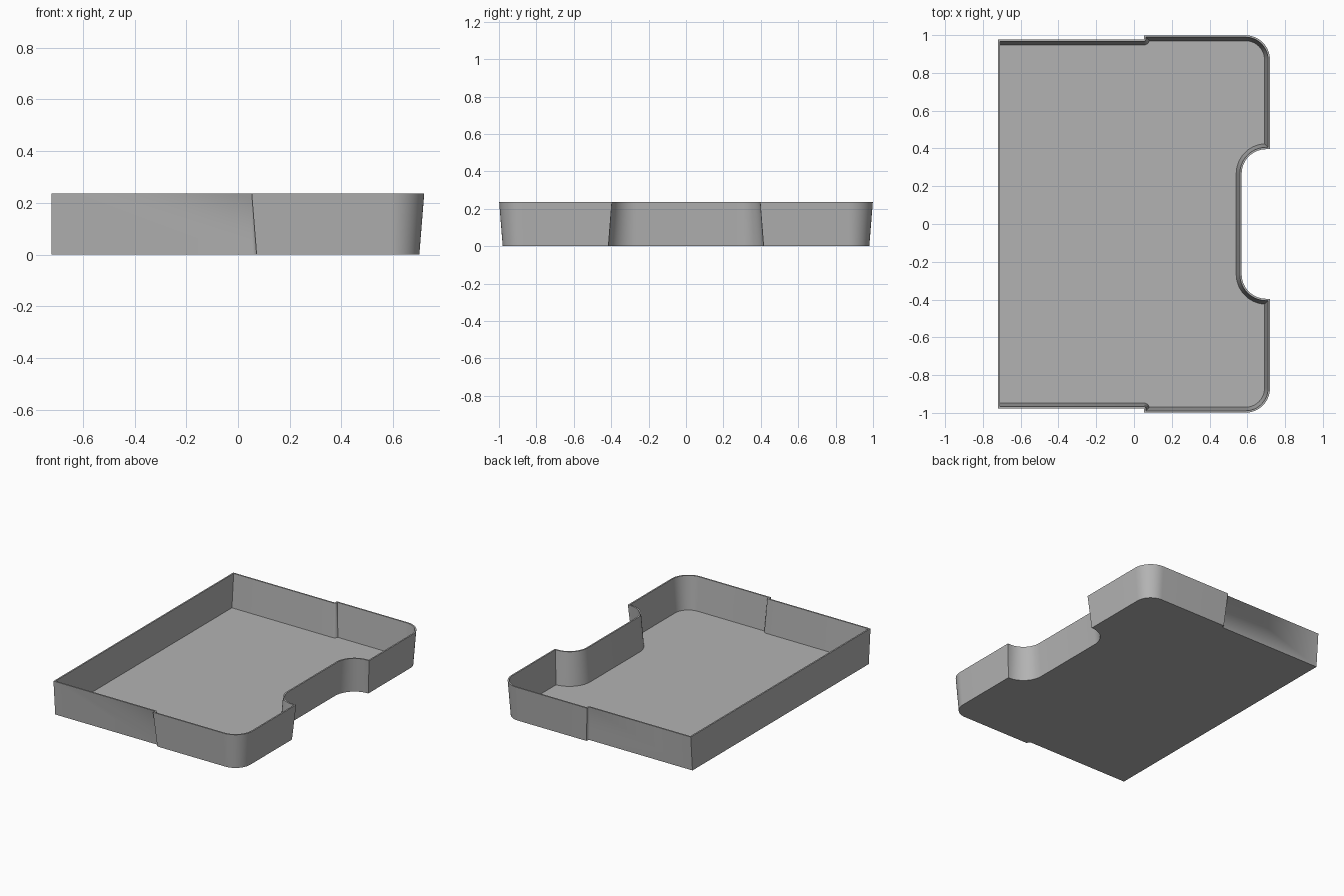
import bpy
import bmesh
from math import asin, cos, sin, pi, radians, sqrt

if "Cube" in bpy.data.objects:
    bpy.data.objects.remove(bpy.data.objects["Cube"])

HEIGHT, TAPER, WALL, FLOOR = 0.237, 0.019, 0.01, 0.008


def arc(cx, cy, r, start, end, n):
    return [(cx + r * cos(start + (end - start) * i / n),
             cy + r * sin(start + (end - start) * i / n)) for i in range(n + 1)]


def outline(d, back):
    """Rim outline moved inward by d; the straight end is moved by back."""
    half = [(-0.72 + back, 0.977 - d)]
    # small step in the side wall, rounded as it moves inward
    stop = -asin(min(1, (d - 0.022) / d)) if d > 0.022 else 0
    half += arc(0.053, 0.977, d, -pi / 2, stop, 5)
    half.append((0.053 + (sqrt(d * d - (d - 0.022) ** 2) if d > 0.022 else d), 0.999 - d))
    # rounded outer corner, then sharp corner and fillet of the notch
    half += arc(0.59, 0.869, 0.13 - d, pi / 2, 0, 14)
    half.append((0.72 - d, 0.396 + d))
    half += arc(0.70, 0.266, 0.13 + d, pi / 2, pi, 14)
    return half + [(x, -y) for x, y in reversed(half)]


# Closed shell: outer bottom, outer rim, inner rim, inner floor
bm = bmesh.new()
levels = [(TAPER, 0, 0), (0, 0, HEIGHT), (WALL, WALL, HEIGHT),
          (TAPER + WALL, WALL, FLOOR)]
rings = [[bm.verts.new((x, y, z)) for x, y in outline(d, b)] for d, b, z in levels]
for low, high in zip(rings, rings[1:]):
    for i in range(len(low)):
        j = (i + 1) % len(low)
        bm.faces.new((low[i], low[j], high[j], high[i]))
bm.faces.new(rings[0])
bm.faces.new(rings[-1])
bmesh.ops.remove_doubles(bm, verts=bm.verts[:], dist=0.0002)
bmesh.ops.recalc_face_normals(bm, faces=bm.faces[:])

mesh = bpy.data.meshes.new("tray")
bm.to_mesh(mesh)
bm.free()
tray = bpy.data.objects.new("tray", mesh)
bpy.context.collection.objects.link(tray)

# Plain grey material
grey = bpy.data.materials.new("plain grey")
grey.use_nodes = True
color = (0.45, 0.45, 0.45, 1)
grey.diffuse_color = color
grey.node_tree.nodes["Principled BSDF"].inputs["Base Color"].default_value = color
mesh.materials.append(grey)

bpy.context.view_layer.objects.active = tray
tray.select_set(True)
bpy.ops.object.shade_smooth_by_angle(angle=radians(30))
